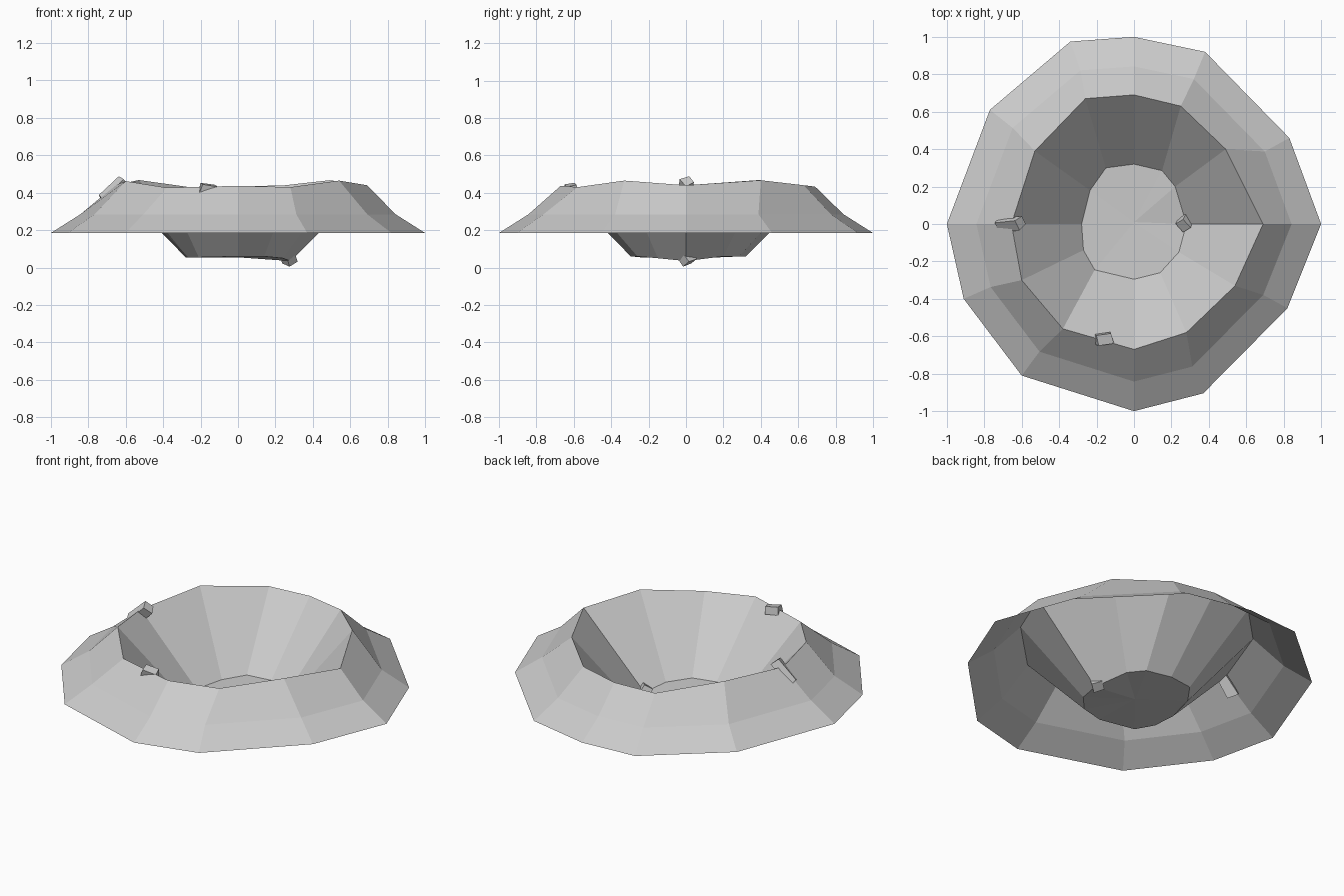
import bpy, bmesh, random
from mathutils import Vector, Euler

if "Cube" in bpy.data.objects:
    bpy.data.objects.remove(bpy.data.objects["Cube"])

# Crater rings, counter-clockwise from +x
foot = [(1, 0), (.83, .46), (.38, .92), (0, 1), (-.34, .975), (-.77, .61),
        (-1, 0), (-.91, -.40), (-.60, -.81), (0, -1), (.37, -.905), (.82, -.45)]
rim = [(.69, 0, .44), (.49, .40, .467), (.25, .63, .44), (0, .69, .433),
       (-.26, .67, .43), (-.53, .39, .468), (-.655, 0, .44), (-.60, -.30, .462),
       (-.38, -.56, .427), (0, -.67, .437), (.28, -.58, .43), (.54, -.33, .465)]
floor = [(.28, 0, .035), (.22, .20, .06), (.15, .285, .06), (0, .32, .06),
         (-.15, .30, .06), (-.235, .18, .055), (-.28, 0, .055), (-.27, -.14, .055),
         (-.21, -.245, .055), (0, -.295, .06), (.14, -.26, .06), (.24, -.15, .05)]
rings = [[(x, y, .185) for x, y in foot],
         [(x * .842, y * .842, .285) for x, y in foot], rim, floor]


def finish(bm, name):
    mesh = bpy.data.meshes.new(name)
    bm.to_mesh(mesh)
    bm.free()
    obj = bpy.data.objects.new(name, mesh)
    bpy.context.collection.objects.link(obj)
    return obj


# Crater: outer slope, inner wall and floor in one open-bottomed skin
bm = bmesh.new()
loops = [[bm.verts.new(p) for p in ring] for ring in rings]
for a, b in zip(loops, loops[1:]):
    for i in range(12):
        j = (i + 1) % 12
        bm.faces.new((a[i], a[j], b[j], b[i]))
centre = bm.verts.new((0, .01, .055))
for i in range(12):
    bm.faces.new((loops[-1][i], loops[-1][(i + 1) % 12], centre))
finish(bm, "crater")


# Rocks: small chipped blocks
def rock(name, loc, size, rot, seed):
    rng = random.Random(seed)
    bm = bmesh.new()
    bmesh.ops.create_cube(bm, size=1)
    turn = Euler(rot).to_matrix()
    for v in bm.verts:
        p = Vector([c * s * rng.uniform(.85, 1.1) for c, s in zip(v.co, size)])
        v.co = turn @ p + Vector(loc)
    return bm, name


bm, n = rock("rim_rock_left", (-.665, 0, .405), (.16, .06, .06), (.5, -.75, .1), 1)
finish(bm, n)
bm, n = rock("rim_rock_front", (-.16, -.612, .42), (.085, .055, .05), (.2, .15, .15), 2)
finish(bm, n)
bm, n = rock("floor_rock", (.27, .005, .042), (.06, .06, .06), (.3, -.5, .6), 3)
low = min(v.co.z for v in bm.verts)
bmesh.ops.translate(bm, verts=bm.verts, vec=(0, 0, .005 - low))
finish(bm, n)
